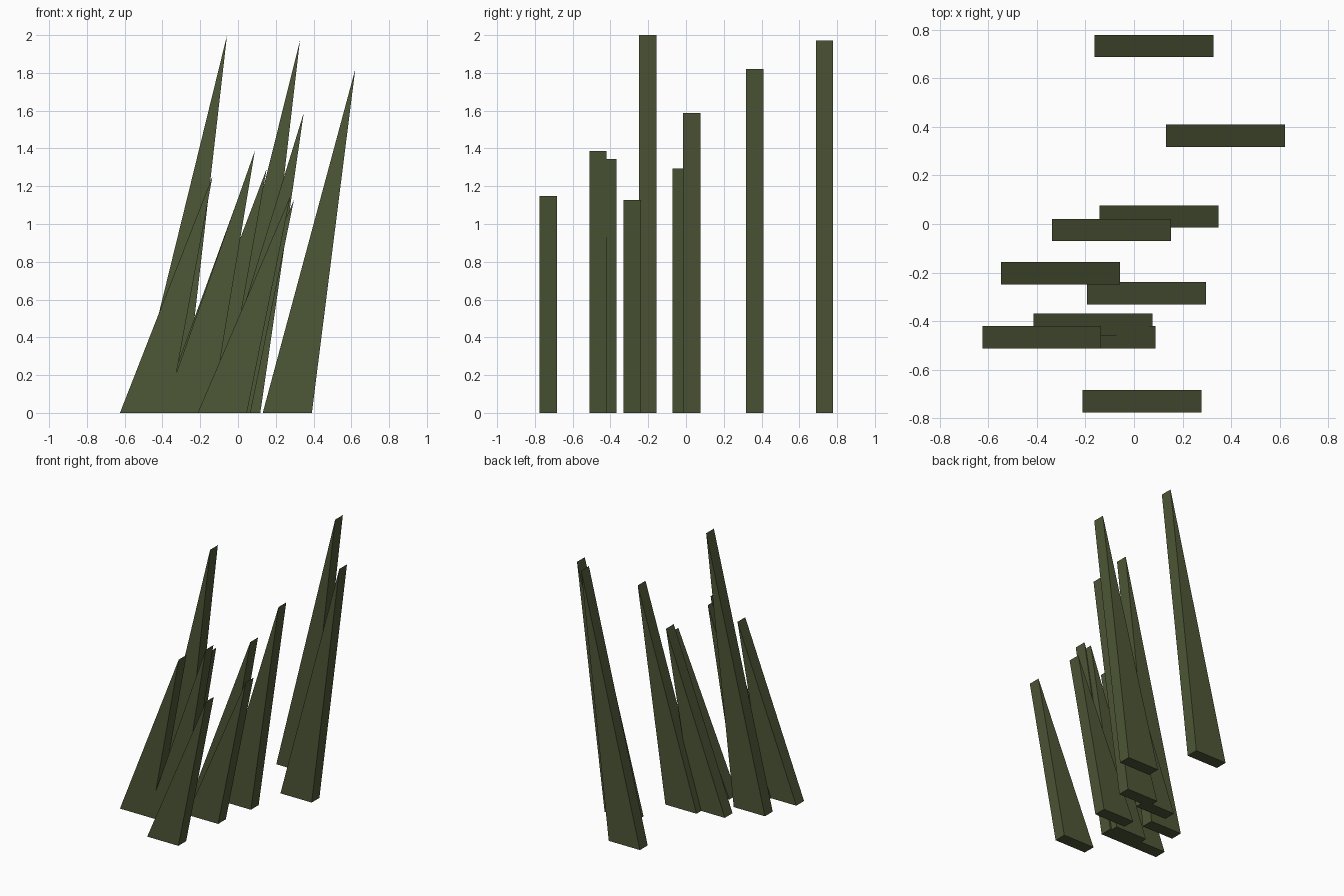
import bpy, bmesh

if "Cube" in bpy.data.objects:
    bpy.data.objects.remove(bpy.data.objects["Cube"])

BASE_WIDTH = 0.26   # width of each blade at the ground
LEAN = 0.49         # sideways offset of the tip from the left base corner
DEPTH = 0.092       # thickness front to back

green = bpy.data.materials.new("dark olive green")
green.diffuse_color = (0.075, 0.095, 0.038, 1)
green.use_nodes = True
green.node_tree.nodes["Principled BSDF"].inputs["Base Color"].default_value = green.diffuse_color


def add_blade(index, x, y, height):
    """Leaning triangular profile, extruded front to back."""
    bm = bmesh.new()
    profile = [(x, 0), (x + BASE_WIDTH, 0), (x + LEAN, height)]
    face = bm.faces.new([bm.verts.new((px, y - DEPTH / 2, pz)) for px, pz in profile])
    extruded = bmesh.ops.extrude_face_region(bm, geom=[face])["geom"]
    back = [v for v in extruded if isinstance(v, bmesh.types.BMVert)]
    bmesh.ops.translate(bm, verts=back, vec=(0, DEPTH, 0))
    bmesh.ops.recalc_face_normals(bm, faces=bm.faces)
    name = f"grass_blade_{index}"
    mesh = bpy.data.meshes.new(name)
    bm.to_mesh(mesh)
    bm.free()
    mesh.materials.append(green)
    bpy.context.collection.objects.link(bpy.data.objects.new(name, mesh))


# Blades from back to front: left base corner x, centre y, height
blades = [
    (-0.162, 0.733, 1.972),
    (0.131, 0.364, 1.820),
    (-0.142, 0.031, 1.588),
    (-0.338, -0.025, 1.293),
    (-0.548, -0.203, 2.000),
    (-0.194, -0.285, 1.127),
    (-0.414, -0.414, 1.343),
    (-0.401, -0.466, 1.387),
    (-0.625, -0.466, 1.253),
    (-0.213, -0.730, 1.148),
]
for i, blade in enumerate(blades, 1):
    add_blade(i, *blade)
